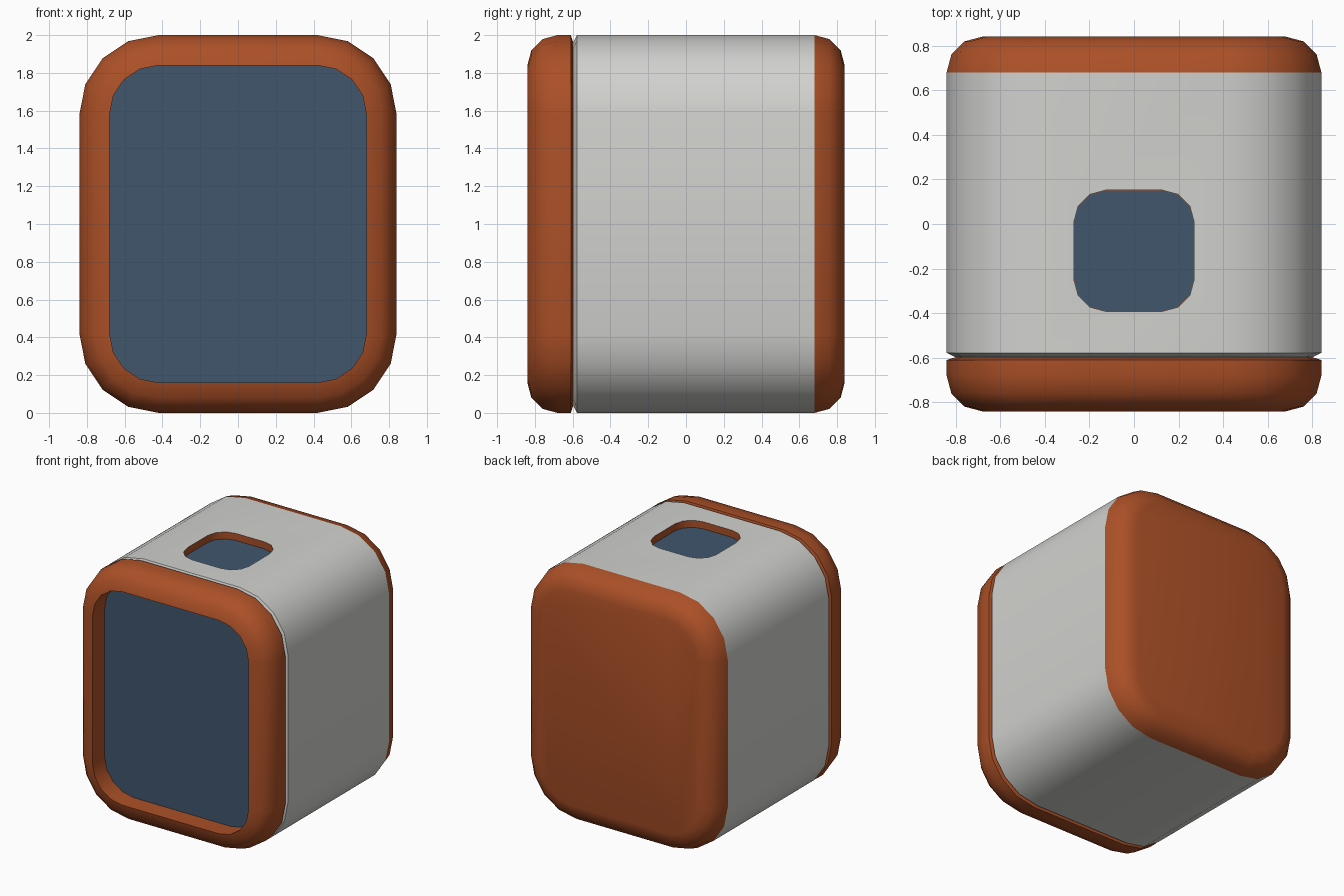
import bpy, bmesh, math

if "Cube" in bpy.data.objects:
    bpy.data.objects.remove(bpy.data.objects["Cube"])


def material(name, rgb):
    m = bpy.data.materials.new(name)
    m.diffuse_color = (*rgb, 1)
    m.use_nodes = True
    m.node_tree.nodes["Principled BSDF"].inputs["Base Color"].default_value = m.diffuse_color
    return m


ORANGE = material("burnt orange", (0.41, 0.08, 0.02))
GREY = material("light grey", (0.64, 0.64, 0.62))
BLUE = material("slate blue", (0.05, 0.092, 0.15))


def rounded_rect(half_w, half_h, radius, segs):
    """Counter-clockwise outline of a rounded rectangle."""
    pts = []
    for q, (sx, sy) in enumerate(((1, 1), (-1, 1), (-1, -1), (1, -1))):
        for i in range(segs + 1):
            a = math.radians(90) * (q + i / segs)
            pts.append((sx * (half_w - radius) + radius * math.cos(a),
                        sy * (half_h - radius) + radius * math.sin(a)))
    return pts


def loft(name, rings, mats, closed=False):
    """Skin a list of 3D rings; cap both ends, or join them into a hoop."""
    bm = bmesh.new()
    loops = [[bm.verts.new(p) for p in ring] for ring in rings]
    n = len(loops[0])
    pairs = list(zip(loops, loops[1:]))
    if closed:
        pairs.append((loops[-1], loops[0]))
    else:
        bm.faces.new(loops[0])
        bm.faces.new(loops[-1])
    for a, b in pairs:
        for i in range(n):
            j = (i + 1) % n
            bm.faces.new((a[i], a[j], b[j], b[i]))
    bmesh.ops.recalc_face_normals(bm, faces=bm.faces)
    mesh = bpy.data.meshes.new(name)
    bm.to_mesh(mesh)
    bm.free()
    for m in mats:
        mesh.materials.append(m)
    ob = bpy.data.objects.new(name, mesh)
    bpy.context.collection.objects.link(ob)
    return ob


def activate(ob):
    bpy.ops.object.select_all(action='DESELECT')
    ob.select_set(True)
    bpy.context.view_layer.objects.active = ob


def section(y, inset=0.0):
    """Case cross-section at depth y, shrunk evenly by inset."""
    return [(x, y, 1 + z) for x, z in
            rounded_rect(0.84 - inset, 1 - inset, 0.42 - inset, 4)]


def slot(z, grow=0.0):
    """Outline of the opening in the top."""
    return [(x, y - 0.12, z) for x, y in
            rounded_rect(0.27 + grow, 0.272 + grow, 0.145 + grow, 3)]


def edge_round(sign):
    """Quarter-round lip from the end plane to the side wall."""
    r = 0.16
    return [section(sign * (0.68 + r * math.cos(a)), r - r * math.sin(a))
            for a in (math.radians(30 * i) for i in range(4))]


# front bezel: hoop with rounded lip, recess wall and half of the seam groove
bezel = loft("front_bezel",
             [section(-0.685, 0.16)] + edge_round(-1)
             + [section(-0.61), section(-0.597, 0.04), section(-0.597, 0.16)],
             [ORANGE], closed=True)

# recessed front panel
loft("front_panel", [section(-0.69, 0.159), section(-0.682, 0.159)], [BLUE])

# main sleeve with the other half of the groove
body = loft("body_sleeve",
            [section(-0.597, 0.04), section(-0.578), section(0.68)],
            [GREY, ORANGE])

# rounded back cover
back = loft("back_cover", edge_round(1)[::-1], [ORANGE])

# top opening: orange walls cut into the sleeve
cutter = loft("top_opening_cutter", [slot(1.94), slot(2.1)], [GREY, ORANGE])
for f in cutter.data.polygons:
    f.material_index = 1
cutter.hide_render = True
mod = body.modifiers.new("top_opening", 'BOOLEAN')
mod.operation = 'DIFFERENCE'
mod.solver = 'EXACT'
mod.object = cutter
activate(body)
bpy.ops.object.modifier_apply(modifier=mod.name)
bpy.data.objects.remove(cutter)

# blue floor of the top opening
loft("top_button", [slot(1.939, -0.001), slot(1.945, -0.001)], [BLUE])

for ob in (bezel, body, back):
    activate(ob)
    bpy.ops.object.shade_smooth_by_angle(angle=math.radians(40))
